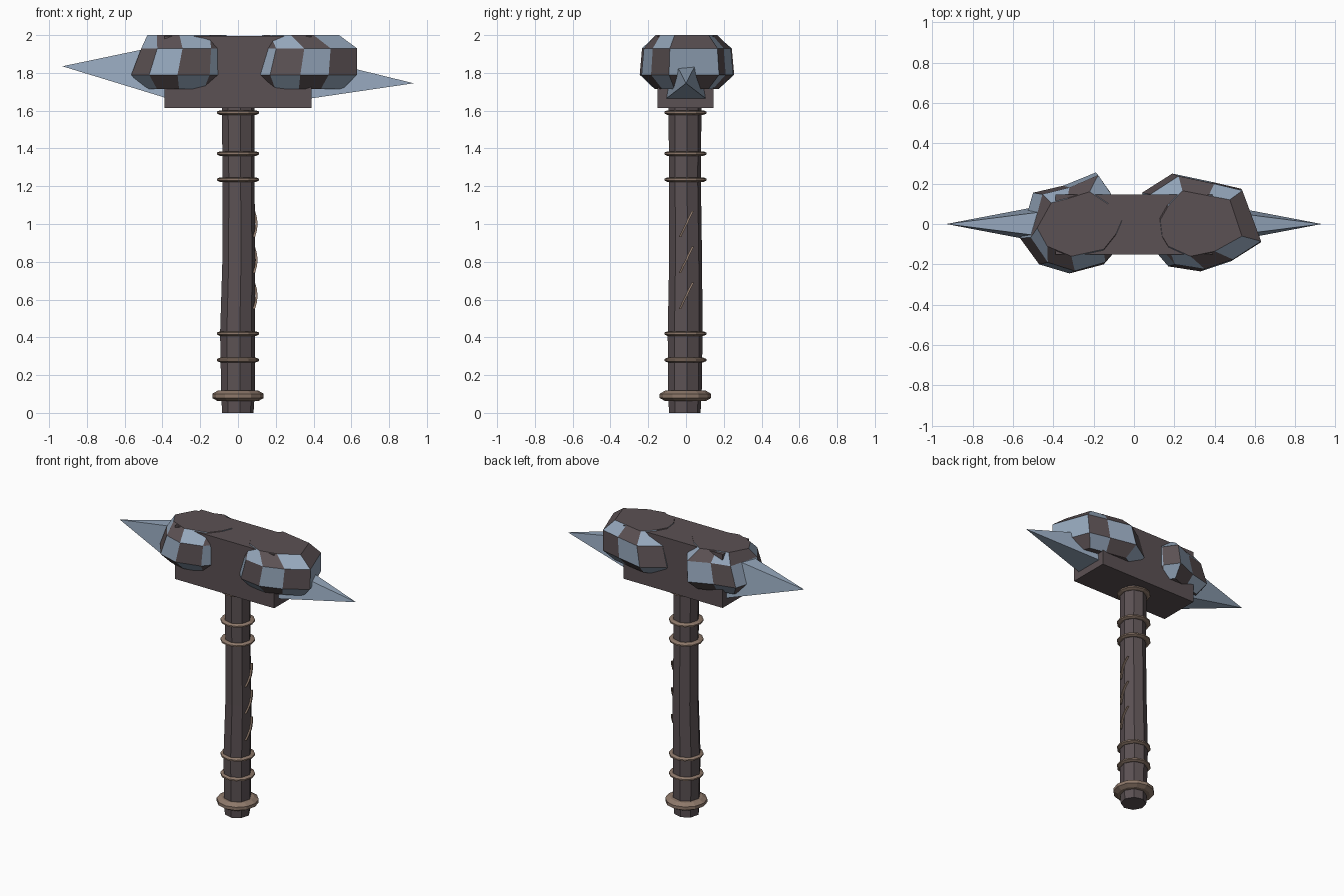
import bpy, bmesh, math, random
from mathutils import Vector

if "Cube" in bpy.data.objects:
    bpy.data.objects.remove(bpy.data.objects["Cube"])

random.seed(4)


def material(name, rgb):
    m = bpy.data.materials.new(name)
    m.diffuse_color = (*rgb, 1)
    m.use_nodes = True
    m.node_tree.nodes["Principled BSDF"].inputs["Base Color"].default_value = m.diffuse_color
    return m


DARK = material("dark wood and stone", (0.105, 0.082, 0.087))
BLUE = material("blue stone", (0.30, 0.385, 0.50))
CORD = material("leather cord", (0.27, 0.19, 0.145))


def finish(name, bm, *mats):
    bmesh.ops.recalc_face_normals(bm, faces=bm.faces)
    mesh = bpy.data.meshes.new(name)
    bm.to_mesh(mesh)
    bm.free()
    obj = bpy.data.objects.new(name, mesh)
    for m in mats:
        mesh.materials.append(m)
    bpy.context.collection.objects.link(obj)
    return obj


def loft(name, rings, mats, checker=None, closed=False):
    """Skin stacked rings; caps the ends, or joins them when closed."""
    bm = bmesh.new()
    rows = [[bm.verts.new(p) for p in ring] for ring in rings]
    n = len(rows[0])
    for b in range(len(rows) if closed else len(rows) - 1):
        lo, hi = rows[b], rows[(b + 1) % len(rows)]
        for i in range(n):
            j = (i + 1) % n
            f = bm.faces.new((lo[i], lo[j], hi[j], hi[i]))
            if checker is not None:
                f.material_index = (b + i + checker) % 2
    if not closed:
        bm.faces.new(rows[0])
        bm.faces.new(rows[-1])
    return finish(name, bm, *mats)


def circle(r, z, n, cx=0.0, cy=-0.003, turn=0.0):
    return [(cx + r * math.cos(turn + math.tau * i / n),
             cy + r * math.sin(turn + math.tau * i / n), z) for i in range(n)]


# Slightly uneven eight-sided handle
levels = [(0, .084), (.11, .09), (.42, .093), (.8, .088), (1.24, .085), (1.63, .088)]
loft("handle", [circle(r, z, 8, random.uniform(-.003, .005), -.004 + random.uniform(-.003, .003), .13)
                for z, r in levels], [DARK])


# Cord rings and pommel band
def band(name, z, inner, outer, half):
    mid = (inner + outer) / 2
    profile = [(inner, -half), (mid, -half), (outer, -half * .4),
               (outer, half * .4), (mid, half), (inner, half)]
    loft(name, [circle(r, z + dz, 12) for r, dz in profile], [CORD], closed=True)


for k, z in enumerate((.28, .42, 1.235, 1.373, 1.59)):
    band(f"cord_ring_{k + 1}", z, .08, .112, .012)
band("pommel_band", .09, .078, .136, .028)

# Slanted cord strips on the right of the handle
for k, z in enumerate((.62, .81, 1.0)):
    path = [(.084, -.032, z - .07), (.094, -.016, z - .035), (.098, .002, z),
            (.094, .018, z + .035), (.084, .036, z + .07)]
    w = .006
    loft(f"cord_strip_{k + 1}",
         [[(x - w, y - w, zz), (x + w, y - w, zz), (x + w, y + w, zz), (x - w, y + w, zz)]
          for x, y, zz in path], [CORD])

# Head block
block = [(-.39, -.15), (.39, -.15), (.39, .145), (-.39, .145)]
loft("head_block", [[(x, y, z) for x, y in block] for z in (1.615, 1.996)], [DARK])


# Checkered boulders: widest outline, top outline, and the x that stays upright
def boulder(name, wide, top, pivot, squeeze, parity):
    cx = sum(x for x, y in wide) / len(wide)
    bottom = [(cx + (x - cx) * .78, y * .68, 1.715) for x, y in wide]
    lower = [(x, y, 1.79) for x, y in wide]
    upper = [(pivot + (x - pivot) * squeeze, y * .95, 1.93) for x, y in wide]
    cap = [(x, y, 2.0) for x, y in top]
    loft(name, [bottom, lower, upper, cap], [DARK, BLUE], parity)


boulder("left_boulder",
        [(-.565, -.07), (-.47, -.2), (-.32, -.245), (-.15, -.2), (-.08, -.12),
         (-.09, .06), (-.12, .16), (-.19, .255), (-.35, .19), (-.5, .155), (-.57, .05)][:10],
        [(-.48, -.02), (-.43, -.11), (-.31, -.16), (-.15, -.125), (-.09, -.05),
         (-.06, .02), (-.13, .1), (-.22, .16), (-.33, .125), (-.41, .105)],
        -.08, .89, 1)
boulder("right_boulder",
        [(.11, -.14), (.17, -.21), (.33, -.235), (.48, -.185), (.63, -.09),
         (.53, .175), (.38, .21), (.19, .25), (.04, .155), (.07, 0)],
        [(.14, -.06), (.17, -.11), (.28, -.16), (.40, -.135), (.535, -.06),
         (.475, .12), (.37, .14), (.24, .165), (.17, .09), (.13, .02)],
        .63, .93, 0)


# Pyramid spikes
def spike(name, side, tip_z, low, high):
    bm = bmesh.new()
    x = side * .38
    base = [bm.verts.new(p) for p in ((x, -.105, low), (x, .105, low),
                                      (x, .07, high), (x, -.07, high))]
    tip = bm.verts.new((side * .93, 0, tip_z))
    bm.faces.new(base)
    for i in range(4):
        bm.faces.new((base[i], base[(i + 1) % 4], tip))
    finish(name, bm, BLUE)


spike("left_spike", -1, 1.835, 1.667, 1.95)
spike("right_spike", 1, 1.745, 1.664, 1.88)
